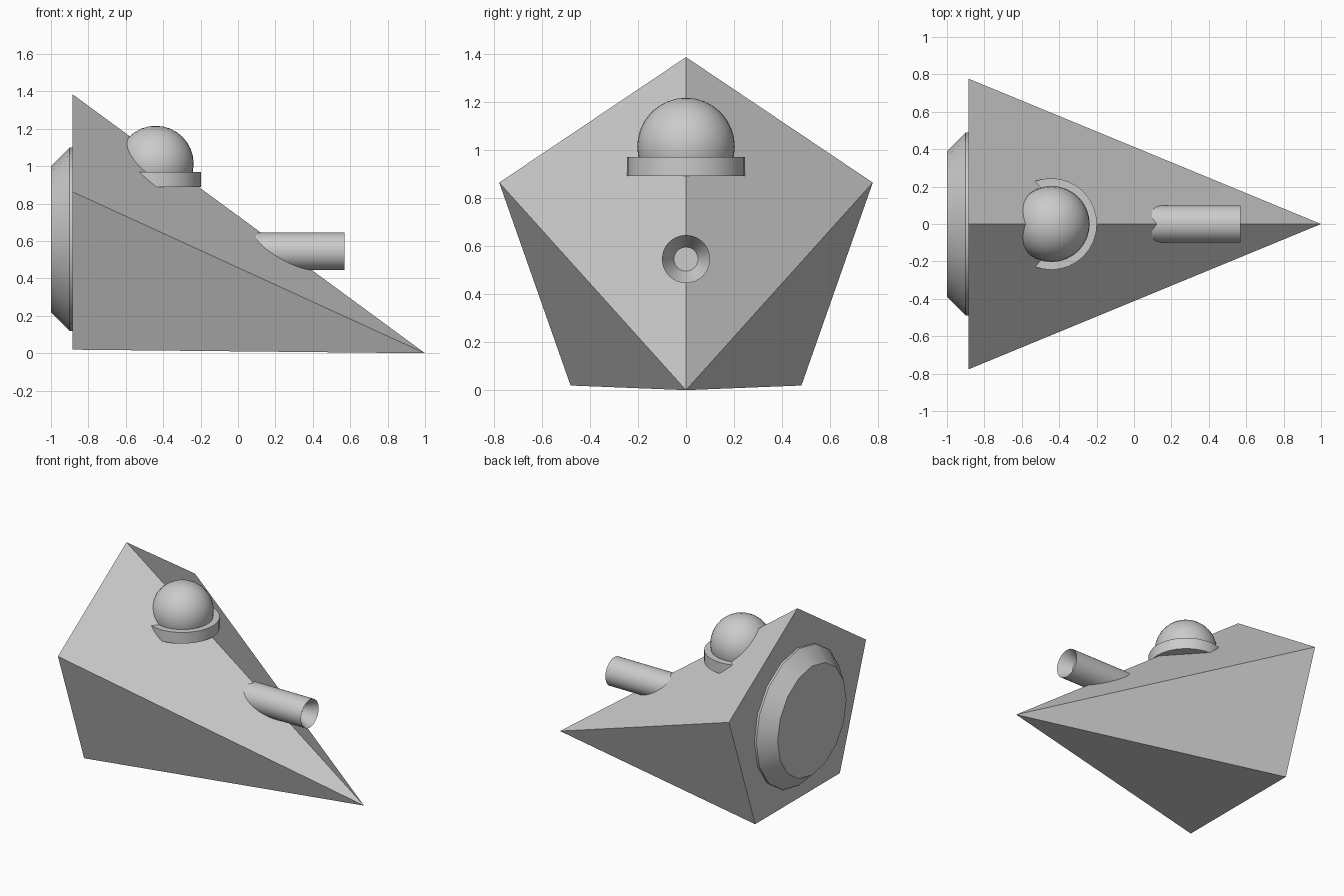
import bpy, bmesh, math
from mathutils import Vector

if "Cube" in bpy.data.objects:
    bpy.data.objects.remove(bpy.data.objects["Cube"])


def finish(bm, name, smooth=None):
    bmesh.ops.recalc_face_normals(bm, faces=bm.faces[:])
    mesh = bpy.data.meshes.new(name)
    bm.to_mesh(mesh)
    bm.free()
    obj = bpy.data.objects.new(name, mesh)
    bpy.context.collection.objects.link(obj)
    if smooth:
        bpy.ops.object.select_all(action='DESELECT')
        bpy.context.view_layer.objects.active = obj
        obj.select_set(True)
        bpy.ops.object.shade_smooth_by_angle(angle=math.radians(smooth))
    return obj


def turned(name, profile, centre, axis, sides):
    """Capped round part from (radius, position along axis) points."""
    bm = bmesh.new()
    rings = []
    for r, h in profile:
        ring = []
        for i in range(sides):
            a = math.tau * i / sides
            u, v = r * math.cos(a), r * math.sin(a)
            p = Vector((h, u, v)) if axis == 'X' else Vector((u, v, h))
            ring.append(bm.verts.new(p + Vector(centre)))
        rings.append(ring)
    for a, b in zip(rings, rings[1:]):
        for i in range(sides):
            j = (i + 1) % sides
            bm.faces.new((a[i], a[j], b[j], b[i]))
    bm.faces.new(rings[0])
    bm.faces.new(rings[-1])
    return finish(bm, name, 30)


# Hull: five-sided pyramid lying down, its tip lowered to the ground
bm = bmesh.new()
base = []
for i in range(5):
    a = math.tau * i / 5
    base.append(bm.verts.new((-0.885, 0.817 * math.sin(a), 0.63 + 0.755 * math.cos(a))))
tip = bm.verts.new((1.0, 0, 0))
bm.faces.new(base)
for i in range(5):
    bm.faces.new((base[i], base[(i + 1) % 5], tip))
finish(bm, "hull")

# Rear engine plate with a wide bevel
turned("engine_plate", [(0.49, -0.87), (0.49, -0.9), (0.39, -1.0)], (0, 0, 0.61), 'X', 16)

# Cockpit dome and its round collar
bm = bmesh.new()
bmesh.ops.create_uvsphere(bm, u_segments=32, v_segments=16, radius=0.203)
bmesh.ops.translate(bm, verts=bm.verts[:], vec=(-0.44, 0, 1.013))
finish(bm, "dome", 40)
turned("dome_collar", [(0.245, 0.89), (0.245, 0.97)], (-0.443, 0, 0), 'Z', 32)

# Barrel with a funnel-shaped muzzle
turned("barrel", [(0.1, 0.05), (0.1, 0.57), (0.05, 0.48)], (0, 0, 0.545), 'X', 32)
